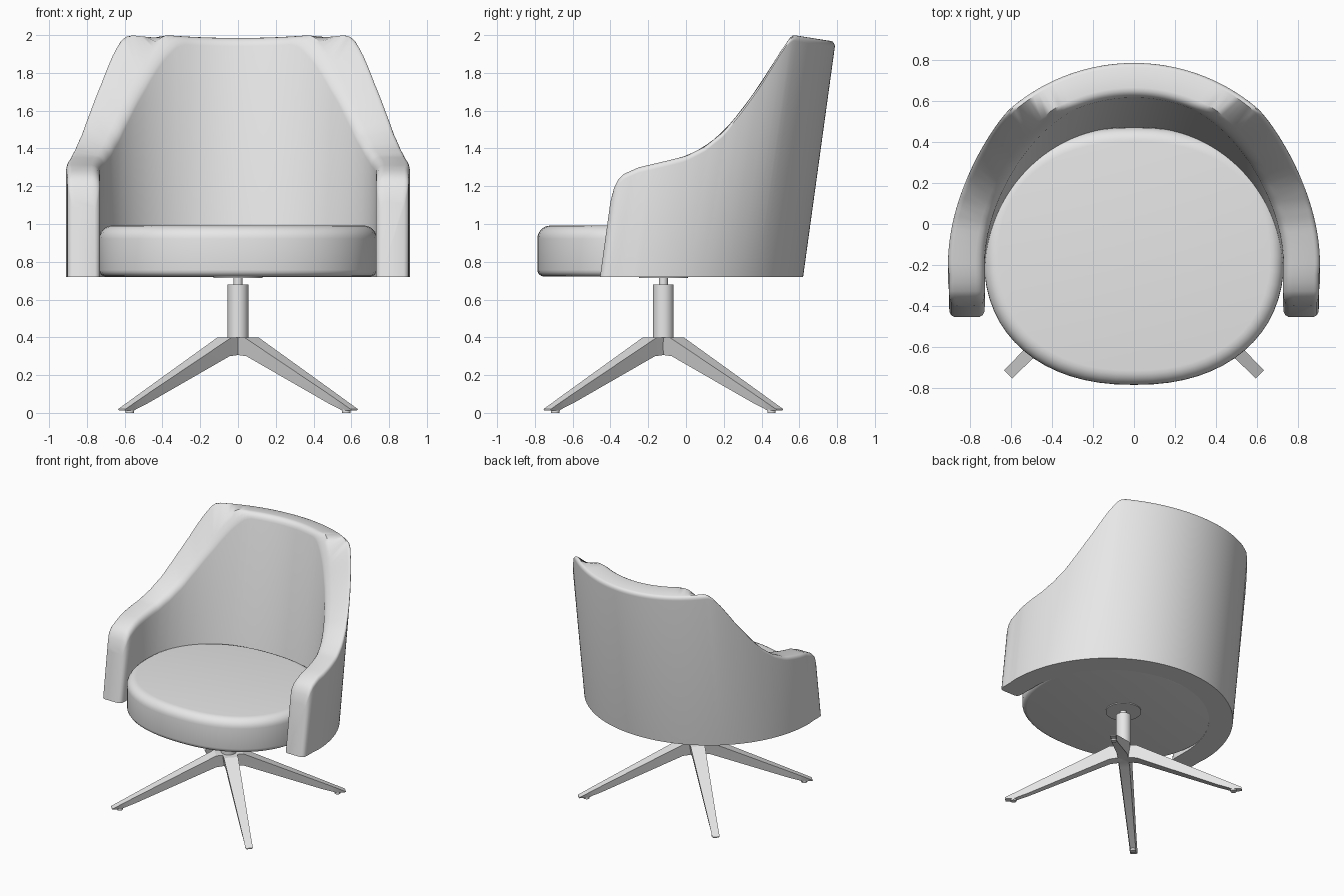
import bpy, bmesh, math
from mathutils import Vector, Matrix

cube = bpy.data.objects.get("Cube")
if cube:
    bpy.data.objects.remove(cube, do_unlink=True)

grey = bpy.data.materials.new("light_grey")
grey.use_nodes = True
grey.diffuse_color = (0.8, 0.8, 0.8, 1)
grey.node_tree.nodes["Principled BSDF"].inputs["Base Color"].default_value = (0.8, 0.8, 0.8, 1)


def finish(name, bm, angle=35):
    """Turn a bmesh into a named object, smooth below the given angle."""
    bmesh.ops.recalc_face_normals(bm, faces=bm.faces)
    mesh = bpy.data.meshes.new(name)
    bm.to_mesh(mesh)
    bm.free()
    mesh.materials.append(grey)
    for p in mesh.polygons:
        p.use_smooth = True
    mesh.set_sharp_from_angle(angle=math.radians(angle))
    obj = bpy.data.objects.new(name, mesh)
    bpy.context.collection.objects.link(obj)
    return obj


def loft(rings):
    """Skin a list of closed rings and cap both ends."""
    bm = bmesh.new()
    rows = [[bm.verts.new(p) for p in ring] for ring in rings]
    for a, b in zip(rows, rows[1:]):
        for i in range(len(a)):
            j = (i + 1) % len(a)
            bm.faces.new((a[i], a[j], b[j], b[i]))
    bm.faces.new(rows[0])
    bm.faces.new(rows[-1])
    return bm


# Wraparound shell: plan arc with a rim height that depends on depth
BASE, LEAN, CY = 0.72, 0.138, -0.28
RIM = [(-0.455, 1.12), (-0.446, 1.19), (-0.43, 1.235), (-0.404, 1.265), (-0.33, 1.30),
       (-0.185, 1.335), (-0.088, 1.36), (0.005, 1.41), (0.094, 1.49), (0.177, 1.61),
       (0.258, 1.75), (0.334, 1.91), (0.375, 1.985), (0.393, 2.0), (0.62, 1.965)]


def rim_height(y):
    if y <= RIM[0][0]:
        return RIM[0][1]
    for (y0, z0), (y1, z1) in zip(RIM, RIM[1:]):
        if y <= y1:
            return z0 + (z1 - z0) * (y - y0) / (y1 - y0)
    return RIM[-1][1]


# Cross-section as (fraction from outside to inside, drop below rim)
section = [(0, None)]
for k in range(5):
    a = k * math.pi / 8
    section.append((0.14 * (1 - math.cos(a)), 0.03 * (1 - math.sin(a))))
for k in range(4, -1, -1):
    a = k * math.pi / 8
    section.append((1 - 0.25 * (1 - math.cos(a)), 0.05 * (1 - math.sin(a))))
section.append((1, None))


def shell_ring(outer, inner, squeeze=1.0):
    ring = []
    for u, drop in section:
        p = outer.lerp(inner, 0.5 + (u - 0.5) * squeeze)
        z = BASE if drop is None else rim_height(p.y) - drop
        ring.append((p.x, p.y + LEAN * (z - BASE), z))
    return ring


arm = [(-0.455, 0.7), (-0.446, 0.88), (-0.43, 0.97), (-0.404, 1), (-0.365, 1), (-0.33, 1)]
ends = [(Vector((0.905, y)), Vector((0.73, y)), s) for y, s in arm]
rings = [shell_ring(o, i, s) for o, i, s in ends]
STEPS = 96
for k in range(STEPS + 1):
    c, s = math.cos(math.pi * k / STEPS), math.sin(math.pi * k / STEPS)
    rings.append(shell_ring(Vector((0.91 * c, CY + 0.9 * s)), Vector((0.73 * c, CY + 0.73 * s))))
for o, i, s in reversed(ends):
    rings.append(shell_ring(Vector((-o.x, o.y)), Vector((-i.x, i.y)), s))
finish("backrest_shell", loft(rings), 40)


# Seat cushion: rounded plan with soft upper and lower edges
def cushion_ring(inset, z, n=64):
    ring = []
    for k in range(n):
        a = 2 * math.pi * k / n
        c, s = math.cos(a), math.sin(a)
        e = 2 / 2.25
        ring.append(((0.735 - inset) * math.copysign(abs(c) ** e, c),
                     -0.157 + (0.63 - inset) * math.copysign(abs(s) ** e, s), z))
    return ring


profile = []
for k in range(5):
    a = k * math.pi / 8
    profile.append((0.035 * (1 - math.sin(a)), 0.757 - 0.035 * math.cos(a)))
for k in range(7):
    a = k * math.pi / 12
    profile.append((0.07 * (1 - math.cos(a)), 0.922 + 0.07 * math.sin(a)))
finish("seat_cushion", loft([cushion_ring(i, z) for i, z in profile]))


# Pedestal parts
PIVOT = Vector((0, -0.12, 0))


def cylinder(name, radius, z0, z1, sides=32):
    bm = bmesh.new()
    bmesh.ops.create_cone(bm, cap_ends=True, segments=sides, radius1=radius, radius2=radius,
                          depth=z1 - z0,
                          matrix=Matrix.Translation(PIVOT + Vector((0, 0, (z0 + z1) / 2))))
    finish(name, bm)


cylinder("column", 0.055, 0.31, 0.68)
cylinder("gas_stem", 0.024, 0.67, 0.73)
cylinder("mount_plate", 0.13, 0.715, 0.73)

# Four tapered legs: (radius, underside, top, half width)
LEG = [(0.0, 0.31, 0.40, 0.055), (0.10, 0.30, 0.40, 0.053), (0.70, 0.05, 0.105, 0.032),
       (0.77, 0.025, 0.07, 0.03), (0.80, 0.012, 0.055, 0.029), (0.87, 0.012, 0.02, 0.028)]
for name, deg in (("front_left", -45), ("back_left", 45), ("back_right", 135), ("front_right", 225)):
    turn = Matrix.Translation(PIVOT) @ Matrix.Rotation(math.radians(deg), 4, "Z")
    bm = loft([[turn @ Vector(p) for p in ((r, -w * 0.7, lo), (r, w * 0.7, lo), (r, w, hi), (r, -w, hi))]
               for r, lo, hi, w in LEG])
    finish(name + "_leg", bm, 20)
    # Glide pad under the toe
    bm = bmesh.new()
    bmesh.ops.create_cone(bm, cap_ends=True, segments=16, radius1=0.022, radius2=0.022, depth=0.02,
                          matrix=turn @ Matrix.Translation((0.81, 0, 0.01)))
    finish(name + "_foot_pad", bm)
